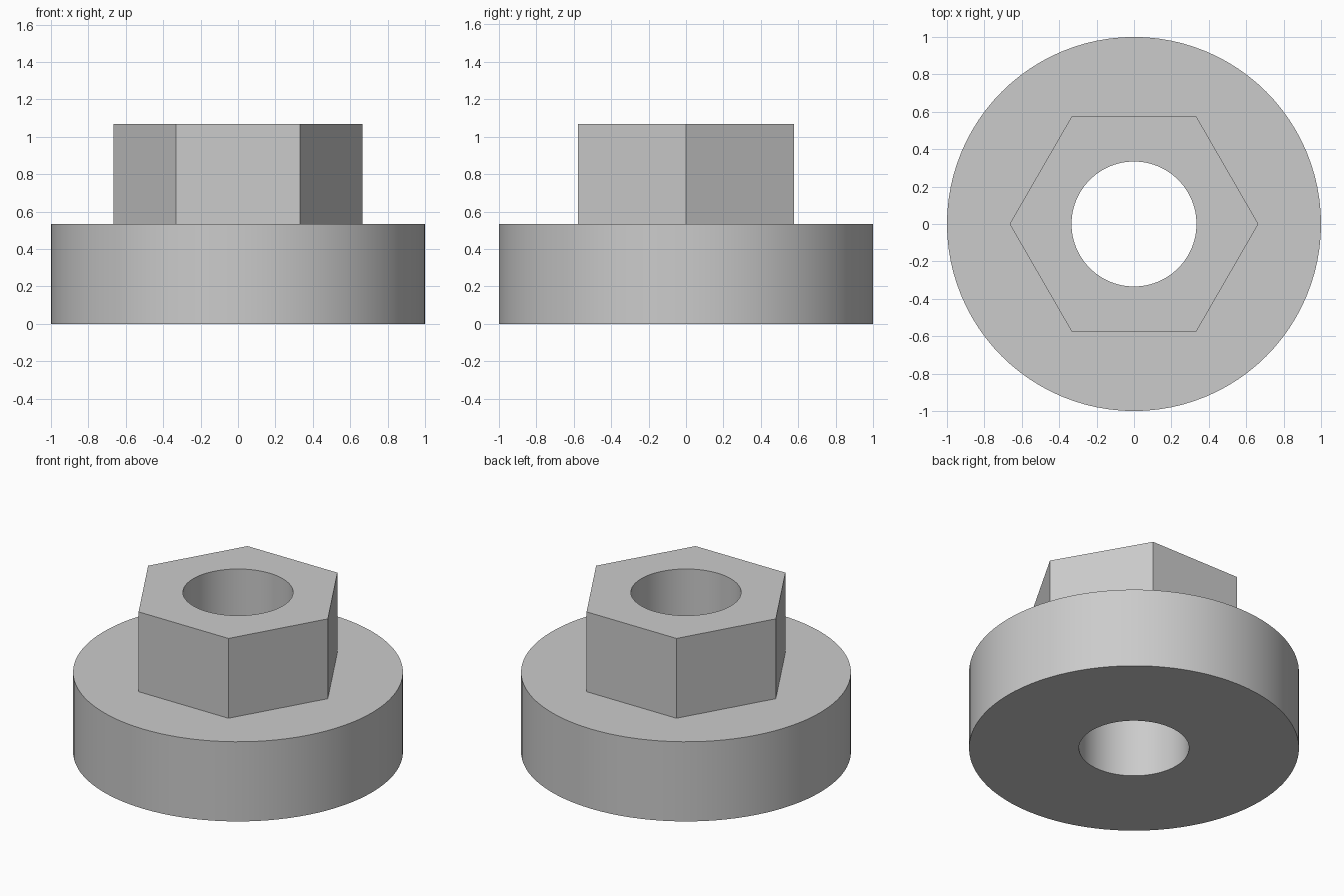
import bpy
import bmesh
from math import pi, cos, sin, radians

cube = bpy.data.objects.get("Cube")
if cube:
    bpy.data.objects.remove(cube, do_unlink=True)

SEGMENTS = 96          # a multiple of six, so the hexagon corners land on vertices
FLANGE_TOP, NUT_TOP = 0.533, 1.067
HOLE_R, HEX_R, FLANGE_R = 0.334, 0.665, 1.0

# Plain grey metal
grey = bpy.data.materials.new("grey_metal")
grey.use_nodes = True
colour = (0.6, 0.6, 0.6, 1)
grey.diffuse_color = colour
grey.node_tree.nodes["Principled BSDF"].inputs["Base Color"].default_value = colour


def circle(a):
    return 1.0


def hexagon(a):
    return cos(pi / 6) / cos(a % (pi / 3) - pi / 6)


def ring(bm, radius, z, outline):
    angles = [2 * pi * i / SEGMENTS for i in range(SEGMENTS)]
    return [bm.verts.new((radius * outline(a) * cos(a), radius * outline(a) * sin(a), z))
            for a in angles]


# Closed section: underside, flange wall, flange top, hexagon sides, nut top, bore
bm = bmesh.new()
rings = [ring(bm, *spec) for spec in (
    (HOLE_R, 0, circle),
    (FLANGE_R, 0, circle),
    (FLANGE_R, FLANGE_TOP, circle),
    (HEX_R, FLANGE_TOP, hexagon),
    (HEX_R, NUT_TOP, hexagon),
    (HOLE_R, NUT_TOP, circle),
)]
for lower, upper in zip(rings, rings[1:] + rings[:1]):
    for i in range(SEGMENTS):
        j = (i + 1) % SEGMENTS
        bm.faces.new((lower[i], lower[j], upper[j], upper[i]))
bmesh.ops.recalc_face_normals(bm, faces=bm.faces)

mesh = bpy.data.meshes.new("flanged_hex_nut")
bm.to_mesh(mesh)
bm.free()
mesh.materials.append(grey)
nut = bpy.data.objects.new("flanged_hex_nut", mesh)
bpy.context.collection.objects.link(nut)

# Smooth round walls, sharp edges elsewhere
bpy.context.view_layer.objects.active = nut
nut.select_set(True)
bpy.ops.object.shade_smooth_by_angle(angle=radians(30))
